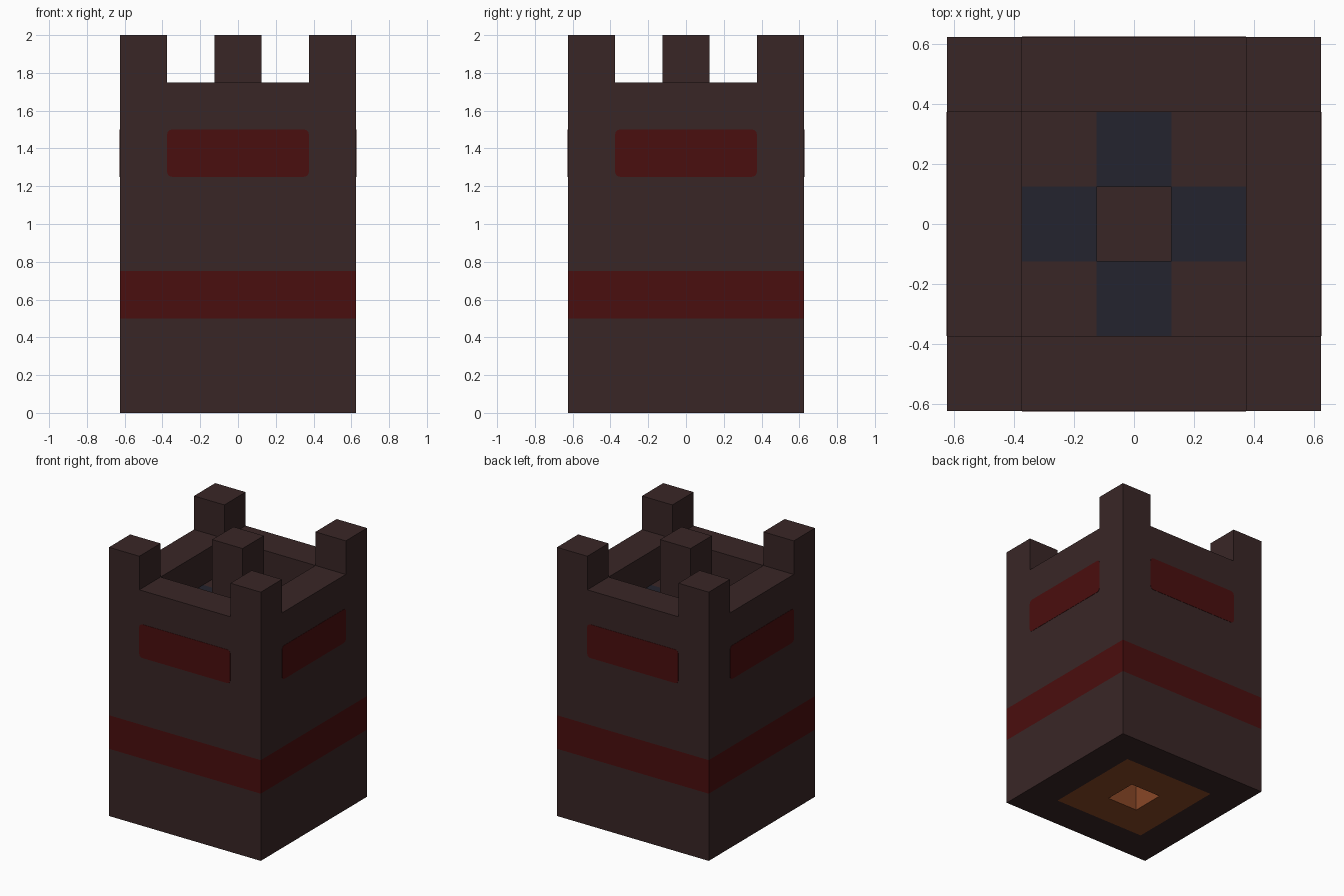
import bpy, bmesh, math
from mathutils import Matrix, Vector

if "Cube" in bpy.data.objects:
    bpy.data.objects.remove(bpy.data.objects["Cube"], do_unlink=True)


def material(name, rgb):
    """Flat material from display values, converted to linear."""
    lin = [c / 255 / 12.92 if c < 11 else ((c / 255 + 0.055) / 1.055) ** 2.4 for c in rgb]
    m = bpy.data.materials.new(name)
    m.use_nodes = True
    m.diffuse_color = (*lin, 1)
    m.node_tree.nodes["Principled BSDF"].inputs["Base Color"].default_value = (*lin, 1)
    return m


STONE = material("dark_stone", (57, 38, 38))
RED = material("deep_red", (74, 14, 14))
BLUE = material("slate_blue", (35, 36, 46))
WOOD = material("warm_brown", (136, 71, 38))

CELL = 0.25
OUTER, INNER, CORE = 2.5 * CELL, 1.5 * CELL, 0.5 * CELL
FLOOR, RIM, TOP = 1.5, 1.75, 2.0


def finish(name, bm, *mats):
    mesh = bpy.data.meshes.new(name)
    bm.to_mesh(mesh)
    bm.free()
    for m in mats:
        mesh.materials.append(m)
    ob = bpy.data.objects.new(name, mesh)
    bpy.context.collection.objects.link(ob)
    return ob


def post(name, x, y, z0, z1):
    """Square one-cell post without a hidden underside."""
    bm = bmesh.new()
    bmesh.ops.create_cube(bm, size=1)
    bmesh.ops.scale(bm, vec=(CELL, CELL, z1 - z0), verts=bm.verts)
    bmesh.ops.translate(bm, vec=(x, y, (z0 + z1) / 2), verts=bm.verts)
    bm.normal_update()
    bmesh.ops.delete(bm, geom=[f for f in bm.faces if f.normal.z < -0.5], context="FACES")
    return finish(name, bm, STONE)


# Tower shell: square rings lofted from the socket, round the base, up and over the rim
profile = [(CORE, CELL), (CORE, 0), (INNER, 0), (OUTER, 0), (OUTER, 0.5),
           (OUTER, 0.75), (OUTER, RIM), (INNER, RIM), (INNER, FLOOR)]
corners = [(-1, -1), (1, -1), (1, 1), (-1, 1)]
bm = bmesh.new()
rings = [[bm.verts.new((sx * r, sy * r, z)) for sx, sy in corners] for r, z in profile]
bm.faces.new(rings[0][::-1]).material_index = 2
for k, (low, high) in enumerate(zip(rings, rings[1:])):
    for i in range(4):
        j = (i + 1) % 4
        face = bm.faces.new((low[i], low[j], high[j], high[i]))
        face.material_index = 2 if k < 2 else 1 if k == 4 else 0
finish("tower_shell", bm, STONE, RED, WOOD)

# Sunken roof floor: three by three tiles, cross arms in blue, middle left to the post
bm = bmesh.new()
bmesh.ops.create_grid(bm, x_segments=3, y_segments=3, size=INNER)
bmesh.ops.translate(bm, vec=(0, 0, FLOOR), verts=bm.verts)
middle = []
for f in bm.faces:
    c = f.calc_center_median()
    off_axis = (abs(c.x) > CORE) + (abs(c.y) > CORE)
    f.material_index = 1 if off_axis == 1 else 0
    if off_axis == 0:
        middle.append(f)
bmesh.ops.delete(bm, geom=middle, context="FACES")
finish("roof_floor", bm, STONE, BLUE)

# Corner battlements and the central post
for sx, sy in corners:
    name = ("back" if sy > 0 else "front") + ("_left" if sx > 0 else "_right") + "_battlement"
    post(name, sx * 2 * CELL, sy * 2 * CELL, RIM, TOP)
post("central_post", 0, 0, FLOOR, TOP)

# Thin rounded red panel on each side
for turn, side in enumerate(("front", "left", "back", "right")):
    bm = bmesh.new()
    bmesh.ops.create_cube(bm, size=1)
    bmesh.ops.scale(bm, vec=(2 * INNER, 0.004, CELL), verts=bm.verts)
    depth_edges = [e for e in bm.edges
                   if abs((e.verts[0].co - e.verts[1].co).normalized().y) > 0.9]
    bmesh.ops.bevel(bm, geom=depth_edges, offset=0.025, segments=3, profile=0.5, affect="EDGES")
    place = Matrix.Rotation(turn * math.pi / 2, 4, "Z") @ Matrix.Translation(
        Vector((0, -OUTER, 5.5 * CELL)))
    bmesh.ops.transform(bm, matrix=place, verts=bm.verts)
    finish(side + "_panel", bm, RED)
